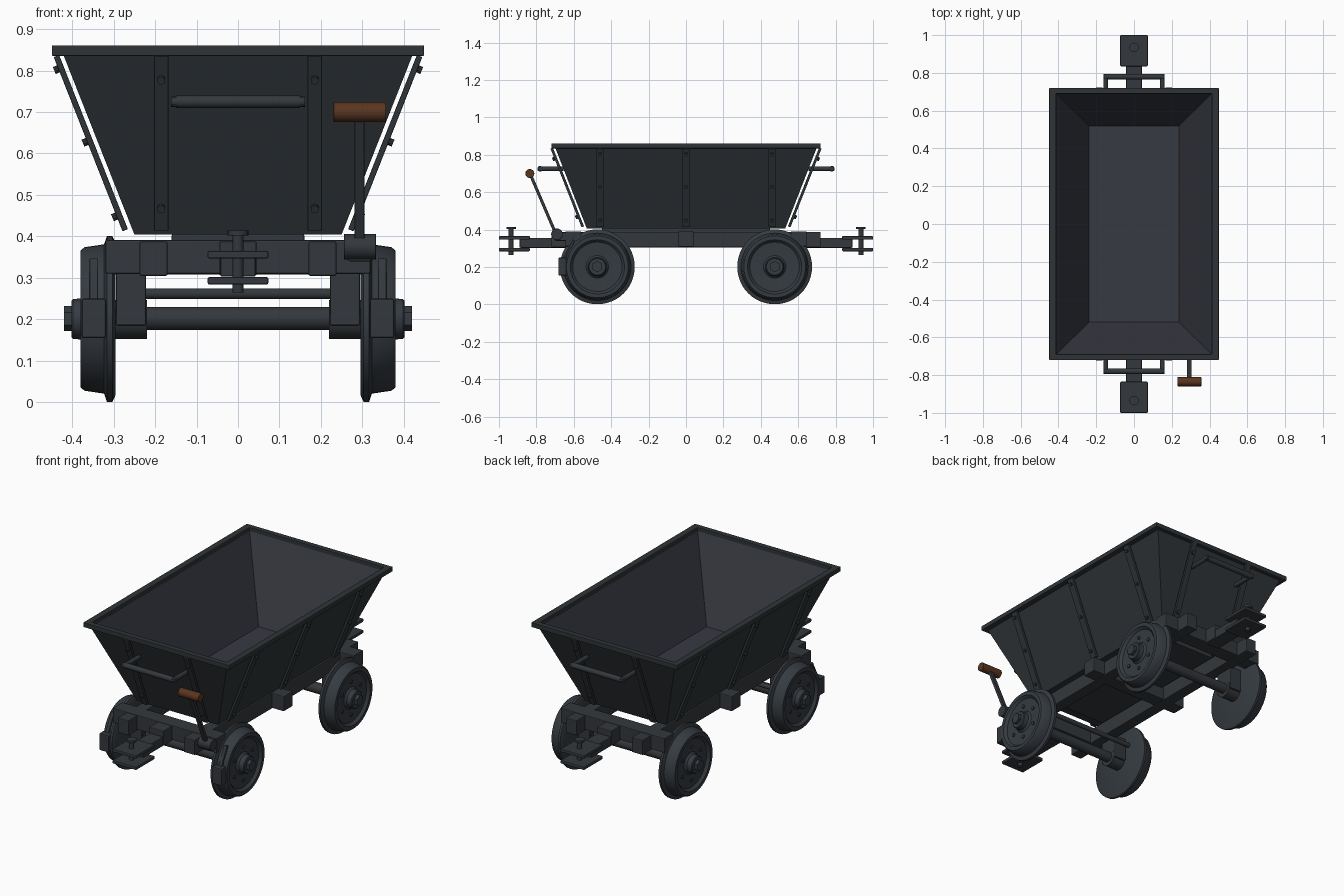
import bpy, bmesh, math
from mathutils import Vector, Matrix

if "Cube" in bpy.data.objects:
    bpy.data.objects.remove(bpy.data.objects["Cube"])


def mat(name, col):
    m = bpy.data.materials.new(name)
    m.diffuse_color = (*col, 1)
    m.use_nodes = True
    m.node_tree.nodes["Principled BSDF"].inputs["Base Color"].default_value = m.diffuse_color
    return m


BODY = mat("dark_hopper_steel", (0.028, 0.034, 0.038))
INNER = mat("worn_inner_steel", (0.039, 0.042, 0.055))
FRAME = mat("frame_steel", (0.034, 0.039, 0.045))
WHEEL = mat("wheel_steel", (0.036, 0.044, 0.053))
WOOD = mat("brown_grip", (0.10, 0.036, 0.014))


def finish(name, bm, m, bevel=0, smooth=False):
    bmesh.ops.recalc_face_normals(bm, faces=bm.faces[:])
    me = bpy.data.meshes.new(name)
    bm.to_mesh(me)
    bm.free()
    o = bpy.data.objects.new(name, me)
    bpy.context.collection.objects.link(o)
    me.materials.append(m)
    if bevel:
        b = o.modifiers.new("bevel", 'BEVEL')
        b.width, b.segments = bevel, 2
    if smooth:
        bpy.ops.object.select_all(action='DESELECT')
        o.select_set(True)
        bpy.context.view_layer.objects.active = o
        bpy.ops.object.shade_smooth_by_angle(angle=math.radians(35))
    return o


def box(name, lo, hi, m, bevel=0.004):
    lo, hi = Vector(lo), Vector(hi)
    bm = bmesh.new()
    bmesh.ops.create_cube(bm, size=1)
    bmesh.ops.scale(bm, vec=[abs(c) for c in hi - lo], verts=bm.verts)
    bmesh.ops.translate(bm, vec=(lo + hi) / 2, verts=bm.verts)
    return finish(name, bm, m, bevel)


def cyl(name, p0, p1, r, m, segs=20, bevel=0):
    p0, p1 = Vector(p0), Vector(p1)
    bm = bmesh.new()
    rot = (p1 - p0).to_track_quat('Z', 'Y').to_matrix().to_4x4()
    bmesh.ops.create_cone(bm, cap_ends=True, segments=segs, radius1=r, radius2=r,
                          depth=(p1 - p0).length,
                          matrix=Matrix.Translation((p0 + p1) / 2) @ rot)
    return finish(name, bm, m, bevel, segs > 8)


def strut(name, p0, p1, wide, w, t, m, bevel=0.002):
    # bar from p0 to p1, width w along the axis "wide", thickness t
    p0, p1, x = Vector(p0), Vector(p1), Vector(wide)
    z = (p1 - p0).normalized()
    y = z.cross(x)
    rot = Matrix((x, y, z)).transposed().to_4x4()
    bm = bmesh.new()
    bmesh.ops.create_cube(bm, size=1)
    bmesh.ops.scale(bm, vec=(w, t, (p1 - p0).length), verts=bm.verts)
    bmesh.ops.transform(bm, matrix=Matrix.Translation((p0 + p1) / 2) @ rot, verts=bm.verts)
    return finish(name, bm, m, bevel)


def rect_loft(name, loops, m, closed):
    # rectangular rings (half x, half y, z) joined in order
    bm = bmesh.new()
    rings = [[bm.verts.new((sx * a, sy * b, z)) for sx, sy in ((1, 1), (-1, 1), (-1, -1), (1, -1))]
             for a, b, z in loops]
    pairs = list(zip(rings, rings[1:])) + ([(rings[-1], rings[0])] if closed else [])
    for p, q in pairs:
        for i in range(4):
            j = (i + 1) % 4
            bm.faces.new((p[i], p[j], q[j], q[i]))
    if not closed:
        bm.faces.new(rings[0])
        bm.faces.new(rings[-1])
    return finish(name, bm, m, 0.003 if closed else 0)


def lathe_x(name, profile, side, y, z, m, segs=48):
    # profile of (x, radius) spun about an axle along x
    bm = bmesh.new()
    vs = [bm.verts.new((side * x, y, z + r)) for x, r in profile]
    es = [bm.edges.new(p) for p in zip(vs, vs[1:])]
    bmesh.ops.spin(bm, geom=vs + es, cent=(0, y, z), axis=(1, 0, 0),
                   angle=2 * math.pi, steps=segs)
    bmesh.ops.remove_doubles(bm, verts=bm.verts, dist=0.0003)
    return finish(name, bm, m, 0, True)


# Hopper shell, with the inside in its own colour
hopper = rect_loft("hopper", [(.25, .53, .405), (.422, .70, .84), (.412, .69, .84), (.237, .52, .42)], BODY, False)
hopper.data.materials.append(INNER)
for f in hopper.data.polygons:
    if f.normal.z > 0.05 and f.center.z < 0.83:
        f.material_index = 1
rect_loft("hopper_rim", [(.449, .72, .835), (.449, .72, .861), (.413, .69, .861), (.413, .69, .835)], BODY, True)


def wall(base, z):
    return base + (z - .405) * .395


# Ribs with rivets on the sloping walls
for s in (1, -1):
    for y in (-.46, 0, .46):
        strut("side_rib", (s * wall(.268, .415), y, .415), (s * wall(.268, .835), y, .835),
              (0, 1, 0), .042, .014, BODY)
        for z in (.45, .63, .805):
            x = wall(.273, z)
            cyl("side_rivet", (s * x, y, z), (s * (x + .012), y, z - .005), .009, BODY, 10)
    for x in (-.185, .185):
        strut("end_rib", (x, s * wall(.548, .415), .415), (x, s * wall(.548, .835), .835),
              (1, 0, 0), .034, .014, BODY)
        for z in (.47, .78):
            y = wall(.553, z)
            cyl("end_rivet", (x, s * y, z), (x, s * (y + .012), z - .005), .010, BODY, 10)

    # Push handle
    cyl("handle_bar", (-.15, s * .78, .725), (.15, s * .78, .725), .015, FRAME)
    for x in (-.15, .15):
        cyl("handle_post", (x, s * .79, .725), (x, s * .655, .725), .012, FRAME, 16)
        cyl("handle_end", (x - .012, s * .78, .725), (x + .012, s * .78, .725), .013, FRAME, 16)

    # Chassis rail and end beam
    box("chassis_rail", (s * .17, -.72, .305), (s * .237, .72, .388), FRAME)
    box("end_beam", (-.32, s * .56, .31), (.32, s * .645, .391), FRAME)

    # Coupler: mount, shank, two plates and a pin
    box("coupler_mount", (-.045, s * .64, .305), (.045, s * .72, .388), FRAME)
    box("coupler_shank", (-.042, s * .64, .303), (.042, s * .89, .355), FRAME)
    for z in (.284, .347):
        box("coupler_plate", (-.073, s * .835, z), (.073, s * 1.0, z + .018), FRAME)
    cyl("coupler_pin", (0, s * .935, .265), (0, s * .935, .41), .013, FRAME)
    cyl("coupler_pin_head", (0, s * .935, .402), (0, s * .935, .414), .025, FRAME)

box("middle_beam", (-.31, -.04, .308), (.31, .04, .391), FRAME)
box("hopper_saddle", (-.16, -.45, .375), (.16, .45, .406), FRAME)

# Wheels, axles, axle boxes
profile = [(.295, 0), (.295, .183), (.303, .2), (.316, .2), (.323, .18), (.37, .173),
           (.38, .165), (.38, .145), (.366, .132), (.362, .06), (.372, .05),
           (.398, .048), (.402, .044), (.402, 0)]
for y in (-.474, .474):
    cyl("axle", (-.30, y, .202), (.30, y, .202), .028, FRAME, 24)
    for s in (1, -1):
        lathe_x("wheel", profile, s, y, .201, WHEEL)
        cyl("axle_sleeve", (s * .22, y, .2), (s * .298, y, .2), .047, FRAME, 24)
        box("axle_box", (s * .222, y - .055, .185), (s * .294, y + .055, .315), FRAME)
        cyl("axle_nut", (s * .39, y, .202), (s * .42, y, .202), .03, WHEEL, 6)
        for k in range(6):
            a = math.pi * (k / 3 + 1 / 6)
            py, pz = y + .092 * math.cos(a), .201 + .092 * math.sin(a)
            cyl("wheel_bolt", (s * .358, py, pz), (s * .37, py, pz), .010, WHEEL, 10)

# Brake gear on the front wheels
cyl("brake_cross_bar", (-.29, -.39, .262), (.29, -.39, .262), .013, FRAME, 16)
for s in (1, -1):
    box("brake_shoe", (s * .318, -.682, .155), (s * .377, -.64, .25), FRAME, .005)
    strut("brake_hanger", (s * .348, -.66, .225), (s * .348, -.60, .345), (1, 0, 0), .019, .014, FRAME)

# Brake lever with brown grip
cyl("lever_pivot", (.255, -.69, .375), (.333, -.69, .375), .031, FRAME, 20, .002)
box("lever_bracket", (.265, -.70, .34), (.322, -.64, .385), FRAME)
strut("brake_lever", (.293, -.695, .375), (.293, -.832, .695), (1, 0, 0), .024, .016, FRAME)
cyl("lever_grip", (.23, -.835, .70), (.357, -.835, .70), .024, WOOD, 20, .002)
